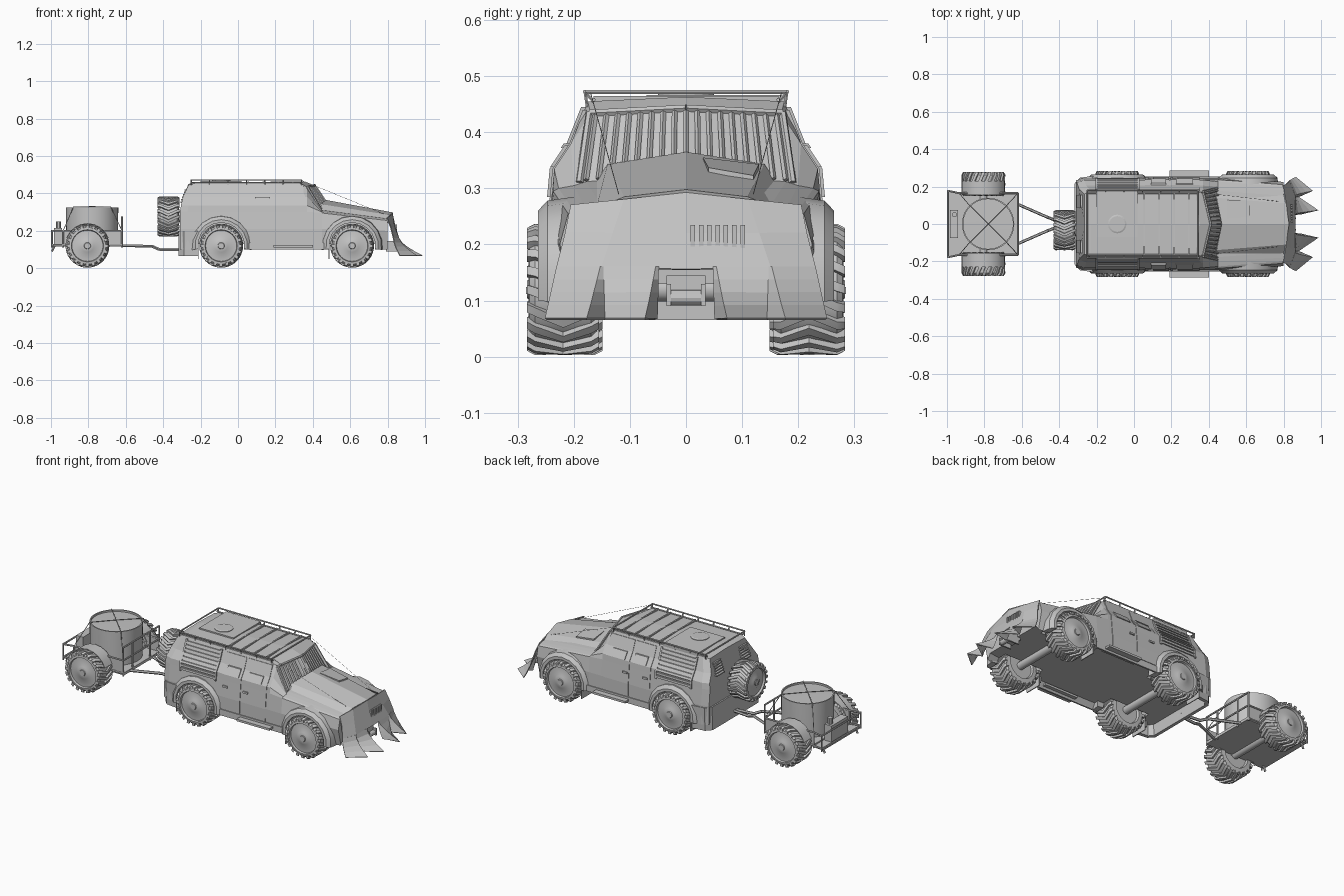
import bpy, bmesh, math
from mathutils import Vector

cube = bpy.data.objects.get("Cube")
if cube:
    bpy.data.objects.remove(cube)

grey = bpy.data.materials.new("plain grey")
grey.use_nodes = True
grey.diffuse_color = (0.55, 0.55, 0.55, 1)
grey.node_tree.nodes["Principled BSDF"].inputs["Base Color"].default_value = (0.55, 0.55, 0.55, 1)


# ---- helpers ----
def loft(bm, loops):
    """Skin closed loops of equal length and cap both ends."""
    rows = [[bm.verts.new(p) for p in loop] for loop in loops]
    n = len(rows[0])
    for a, b in zip(rows, rows[1:]):
        for i in range(n):
            j = (i + 1) % n
            bm.faces.new((a[i], a[j], b[j], b[i]))
    bm.faces.new(rows[0][::-1])
    bm.faces.new(rows[-1])


def box(bm, x0, x1, y0, y1, z0, z1):
    loft(bm, [[(x, y0, z0), (x, y1, z0), (x, y1, z1), (x, y0, z1)] for x in (x0, x1)])


def rod(bm, a, b, r, n=6):
    a, b = Vector(a), Vector(b)
    q = (b - a).to_track_quat('Z', 'Y')
    circle = [q @ Vector((r * math.cos(t), r * math.sin(t), 0))
              for t in (math.tau * i / n for i in range(n))]
    loft(bm, [[p + c for c in circle] for p in (a, b)])


def path(bm, pts, r):
    for a, b in zip(pts, pts[1:]):
        rod(bm, a, b, r)


def turn(bm, profile, place, n=32):
    """Lathe (radius, height) pairs; place maps (u, v, height) to a point."""
    ang = [math.tau * i / n for i in range(n)]
    loft(bm, [[place(r * math.cos(t), r * math.sin(t), h) for t in ang] for r, h in profile])


def arch(bm, x, profile, start, end, steps=10):
    """Sweep an (radius, y) outline round a wheel centre."""
    loops = []
    for i in range(steps + 1):
        a = math.radians(start + (end - start) * i / steps)
        loops.append([(x + r * math.cos(a), y, .12 + r * math.sin(a)) for r, y in profile])
    loft(bm, loops)


def finish(name, bm, mirror=False, smooth=False):
    bmesh.ops.recalc_face_normals(bm, faces=bm.faces)
    me = bpy.data.meshes.new(name)
    bm.to_mesh(me)
    bm.free()
    me.materials.append(grey)
    ob = bpy.data.objects.new(name, me)
    bpy.context.collection.objects.link(ob)
    if mirror:
        m = ob.modifiers.new("Mirror", 'MIRROR')
        m.use_axis = (False, True, False)
    bpy.ops.object.select_all(action='DESELECT')
    bpy.context.view_layer.objects.active = ob
    ob.select_set(True)
    if smooth:
        bpy.ops.object.shade_smooth_by_angle(angle=math.radians(35))
    return ob


def both(half):
    """Close a half section that starts and ends on the centre line."""
    return half + [(x, -y, z) for x, y, z in half[-2:0:-1]]


def lerp(a, b, t):
    return Vector(a).lerp(Vector(b), t)


# ---- hull: cross-sections from tail to nose, with a recessed floor ----
SIDE = [(.248, .10), (.247, .21), (.238, .302), (.235, .335), (.205, .38), (.175, .455)]
def section(xs, yz, roof):
    mid = [(x, y, z) for x, (y, z) in zip(xs, yz)]
    inner = yz[0][0] - .02
    return both([(xs[0], 0, .13), (xs[0], inner, .13)] + mid + [roof])

tail = section([-.31, -.31, -.31, -.305, -.295, -.265],
               [(y - .015, z - .01 * (z > .4)) for y, z in SIDE], (-.265, 0, .45))
back = section([-.27, -.27, -.27, -.265, -.255, -.23], SIDE, (-.23, 0, .461))
front = section([.36] * 5 + [.33], SIDE, (.35, 0, .463))
brow = section([.37] * 6, SIDE[:5] + [(.17, .434)], (.41, 0, .443))
cowl = section([.45] * 5 + [.44],
               SIDE[:2] + [(.237, .295), (.227, .30), (.2, .305), (.178, .312)], (.48, 0, .325))
nose = section([.80] * 6, [(.20, .10), (.225, .2), (.21, .255), (.2, .26), (.18, .265), (.15, .268)],
               (.81, 0, .28))
bm = bmesh.new()
loft(bm, [tail, back, front, brow, cowl, nose])
hull = finish("hull", bm)
WHEELS_X = (-.09, .61)
bm = bmesh.new()
for x in WHEELS_X:
    for s in (-1, 1):
        turn(bm, [(.126, .14 * s), (.126, .4 * s)], lambda u, v, h: (x + u, h, .12 + v), 20)
cutter = finish("wheel_well_cutter", bm)
cutter.hide_render = True
m = hull.modifiers.new("Wells", 'BOOLEAN')
m.operation, m.solver, m.object = 'DIFFERENCE', 'EXACT', cutter
bpy.context.view_layer.objects.active = hull
bpy.ops.object.modifier_apply(modifier="Wells")
bpy.data.objects.remove(cutter)

# raised bonnet and its hatch
bm = bmesh.new()
loft(bm, [both([(.46, 0, .24), (.43, .17, .25), (.43, .168, .30), (.44, .14, .343), (.47, 0, .365)]),
          both([(.80, 0, .24), (.80, .16, .24), (.80, .16, .265), (.81, .11, .285), (.83, 0, .298)])])
finish("bonnet", bm)
bm = bmesh.new()
loft(bm, [[(.50, .03, z0 + .012), (.50, .13, z0), (.62, .12, z0 - .02), (.62, .04, z0 - .006)]
          for z0 in (.325, .343)])
finish("bonnet_hatch", bm)

# armour bars over the windscreen
bm = bmesh.new()
for i in range(17):
    t = i / 8 - 1
    s = 1 if t > 0 else -1
    top = lerp((.415, 0, .438), (.375, .162 * s, .43), abs(t))
    low = lerp((.487, 0, .33), (.447, .178 * s, .315), abs(t))
    rod(bm, top, low, .005, 4)
for s in (-1, 1):
    path(bm, [(.41, 0, .443), (.37, .172 * s, .434), (.445, .19 * s, .31)], .007)
finish("windscreen_bars", bm)


# ---- side panels that follow the cabin wall ----
def wall(z):
    for (y0, z0), (y1, z1) in zip(SIDE, SIDE[1:]):
        if z <= z1:
            return y0 + (y1 - y0) * (z - z0) / (z1 - z0)

def panel(bm, x0, x1, z0, z1, lift):
    zs = [z0] + [z for _, z in SIDE if z0 < z < z1] + [z1]
    yz = [(wall(z) + lift, z) for z in zs] + [(wall(z) - .004, z) for z in reversed(zs)]
    loft(bm, [[(x, y, z) for y, z in yz] for x in (x0, x1)])

bm = bmesh.new()
panel(bm, .06, .186, .14, .44, .003)
panel(bm, .196, .35, .14, .44, .003)
finish("doors", bm, True)
bm = bmesh.new()
for x0, x1 in ((.09, .17), (.225, .315)):
    panel(bm, x0, x1, .338, .376, .009)
panel(bm, .09, .17, .372, .38, .013)
for x in (.075, .205):
    panel(bm, x, x + .03, .265, .275, .01)
finish("window_shutters_and_handles", bm, True)
bm = bmesh.new()
for i in range(8):
    panel(bm, -.195, .02, .292 + i * .019, .304 + i * .019, .007)
for x in (-.205, .02):
    panel(bm, x, x + .01, .285, .445, .008)
finish("side_louvres", bm, True)
bm = bmesh.new()
panel(bm, .04, .47, .10, .135, .005)
box(bm, .19, .40, .22, .285, .112, .124)
for x in (-.215, .485):
    box(bm, x, x + .005, .165, .262, .05, .14)
finish("sills_steps_and_mudflaps", bm, True)

# flared wing over each wheel
bm = bmesh.new()
for x in WHEELS_X:
    arch(bm, x, ((.124, .20), (.165, .20), (.158, .247), (.14, .264), (.124, .264)), -8, 188)
finish("wheel_wings", bm, True, True)

# rear skirt: an open wall wrapped round the tail
bm = bmesh.new()
plan = [(-.318, 0), (-.318, .21), (-.29, .24), (-.215, .25), (-.215, .23), (-.28, .222), (-.30, .2), (-.30, 0)]
loft(bm, [[(x, y * k, z) for x, y in plan] for z, k in ((.065, 1), (.20, 1.03))])
finish("rear_skirt", bm, True)
bm = bmesh.new()
for i in range(6):
    z = .35 + i * .013
    x = -.305 + (z - .34) * .36
    box(bm, x - .007, x + .02, .085, .155, z, z + .007)
finish("rear_vents", bm, True)

# ---- plough: one folded plate ending in curved tines ----
bm = bmesh.new()
def sheet(rows):
    vs = [[bm.verts.new(p) for p in row] for row in rows]
    for a, b in zip(vs, vs[1:]):
        for i in range(len(a) - 1):
            bm.faces.new((a[i], a[i + 1], b[i + 1], b[i]))

sheet([[(.825, 0, .292), (.812, .11, .28), (.795, .205, .27)],
       [(.84, 0, .22), (.835, .13, .22), (.815, .215, .22)],
       [(.86, 0, .155), (.86, .15, .16), (.83, .23, .16)]])
# each column: top y, bottom y, top x, bottom x
tines = [(.05, .053, .86, .89), (.055, .073, .86, .985), (.148, .145, .86, .88),
         (.153, .177, .86, .955), (.23, .25, .83, .865)]
sheet([[(x0 + (x1 - x0) * s ** 1.5, y0 + (y1 - y0) * s, .16 - .093 * s) for y0, y1, x0, x1 in tines]
       for s in (0, .25, .5, .75, 1)])
plough = finish("plough", bm, True)
sol = plough.modifiers.new("Thickness", 'SOLIDIFY')
sol.thickness, sol.offset = .005, 0
bm = bmesh.new()
for i in range(7):
    y = .008 + i * .0148
    box(bm, .825, .85, y, y + .008, .19, .235)
finish("grille_slots", bm)
bm = bmesh.new()
box(bm, .78, .845, -.035, .035, .115, .145)
rod(bm, (.85, -.03, .105), (.85, .03, .105), .014, 12)
for s in (-1, 1):
    box(bm, .79, .865, .027 * s, .035 * s, .09, .13)
finish("winch", bm)

# ---- roof rack, hatch and stay wires ----
bm = bmesh.new()
rod(bm, (-.25, .18, .472), (.34, .18, .472), .004)
rod(bm, (-.25, .165, .458), (.34, .165, .458), .004)
for i in range(7):
    x = -.25 + i * .59 / 6
    rod(bm, (x, .18, .472), (x, .165, .455), .003)
    rod(bm, (x, .18, .472), (x, .176, .445), .003)
for x in (-.25, .34):
    rod(bm, (x, 0, .472), (x, .18, .472), .004)
rod(bm, (.34, .17, .47), (.78, .12, .29), .0008, 4)
finish("roof_rack", bm, True)
bm = bmesh.new()
box(bm, -.2, .02, -.07, .18, .45, .466)
for x in (.05, .13, .21, .29):
    box(bm, x, x + .008, -.165, .165, .45, .465)
turn(bm, [(.05, .46), (.05, .469), (.042, .472)], lambda u, v, h: (u - .09, v, h), 20)
finish("roof_hatch", bm)

# ---- wheels: one shared mesh with chevron tread ----
bm = bmesh.new()
turn(bm, [(.03, -.05), (.07, -.05), (.075, -.062), (.098, -.06), (.107, -.05), (.107, .05),
          (.098, .06), (.086, .062), (.083, .05), (.045, .052), (.034, .058), (.018, .06), (.016, .064)],
     lambda u, v, h: (u, h, v))
for i in range(20):
    for s in (-1, 1):
        loops = []
        for y, skew, top in ((0, .24, .117), (.05 * s, .04, .117), (.064 * s, 0, .11)):
            a = math.tau * i / 20 + skew
            loops.append([(r * math.cos(a + d), y, r * math.sin(a + d))
                          for r, d in ((.095, -.085), (top, -.07), (top, .07), (.095, .085))])
        loft(bm, loops)
wheel = finish("rear_left_wheel", bm, False, True)
wheel.location = (-.09, .219, .12)
def copy_wheel(name, loc, turn_z, size=1):
    ob = wheel.copy()
    ob.name, ob.location, ob.rotation_euler.z = name, loc, turn_z
    ob.scale = (size,) * 3
    bpy.context.collection.objects.link(ob)

copy_wheel("rear_right_wheel", (-.09, -.219, .12), math.pi)
for name, x, y in (("front", .61, .219), ("trailer", -.805, .213)):
    copy_wheel(name + "_left_wheel", (x, y, .12), 0)
    copy_wheel(name + "_right_wheel", (x, -y, .12), math.pi)
copy_wheel("spare_wheel", (-.372, -.033, .277), math.pi / 2, .92)
bm = bmesh.new()
for x in (-.805,) + WHEELS_X:
    rod(bm, (x, -.19, .12), (x, .19, .12), .022, 12)
rod(bm, (-.38, -.033, .277), (-.28, -.033, .277), .03, 12)
finish("axles_and_spare_mount", bm, False, True)

# ---- trailer ----
bm = bmesh.new()
box(bm, -.935, -.615, -.165, .165, .115, .13)
box(bm, -1, -.935, -.17, .17, .115, .122)
for s in (-1, 1):
    box(bm, -.935, -.62, .158 * s, .164 * s, .125, .20)
finish("trailer_bed", bm)
bm = bmesh.new()
for z in (.125, .20):
    path(bm, [(-.995, 0, z), (-.995, .178, z), (-.935, .165, z), (-.62, .165, z)], .005)
for x, y, z in ((-.995, .178, .205), (-.935, .165, .205), (-.78, .165, .2), (-.62, .165, .275), (-.62, .08, .275)):
    rod(bm, (x, y, .11), (x, y, z), .005)
for z in (.2, .275):
    rod(bm, (-.62, 0, z), (-.62, .165, z), .005)
path(bm, [(-.62, .105, .12), (-.46, .035, .118), (-.42, .02, .10), (-.30, .008, .10)], .008)
rod(bm, (-.98, .15, .12), (-.995, .15, .09), .006)
# straps over the tank
path(bm, [(-.62, .165, .2), (-.68, .1, .328), (-.78, 0, .33), (-.88, .1, .328), (-.935, .165, .2)], .002)
finish("trailer_rails_and_drawbar", bm, True)
bm = bmesh.new()
arch(bm, -.805, ((.118, .155), (.121, .155), (.121, .23), (.118, .23)), 20, 160, 8)
finish("trailer_mudguards", bm, True, True)
bm = bmesh.new()
turn(bm, [(.138, .13), (.14, .32), (.14, .326), (.133, .326), (.133, .316), (.02, .318)],
     lambda u, v, h: (u - .78, v, h), 40)
finish("water_tank", bm, False, True)
bm = bmesh.new()
box(bm, -.985, -.94, -.075, .075, .122, .215)
rod(bm, (-.96, .05, .21), (-.96, .05, .25), .014, 10)
finish("trailer_locker", bm)
